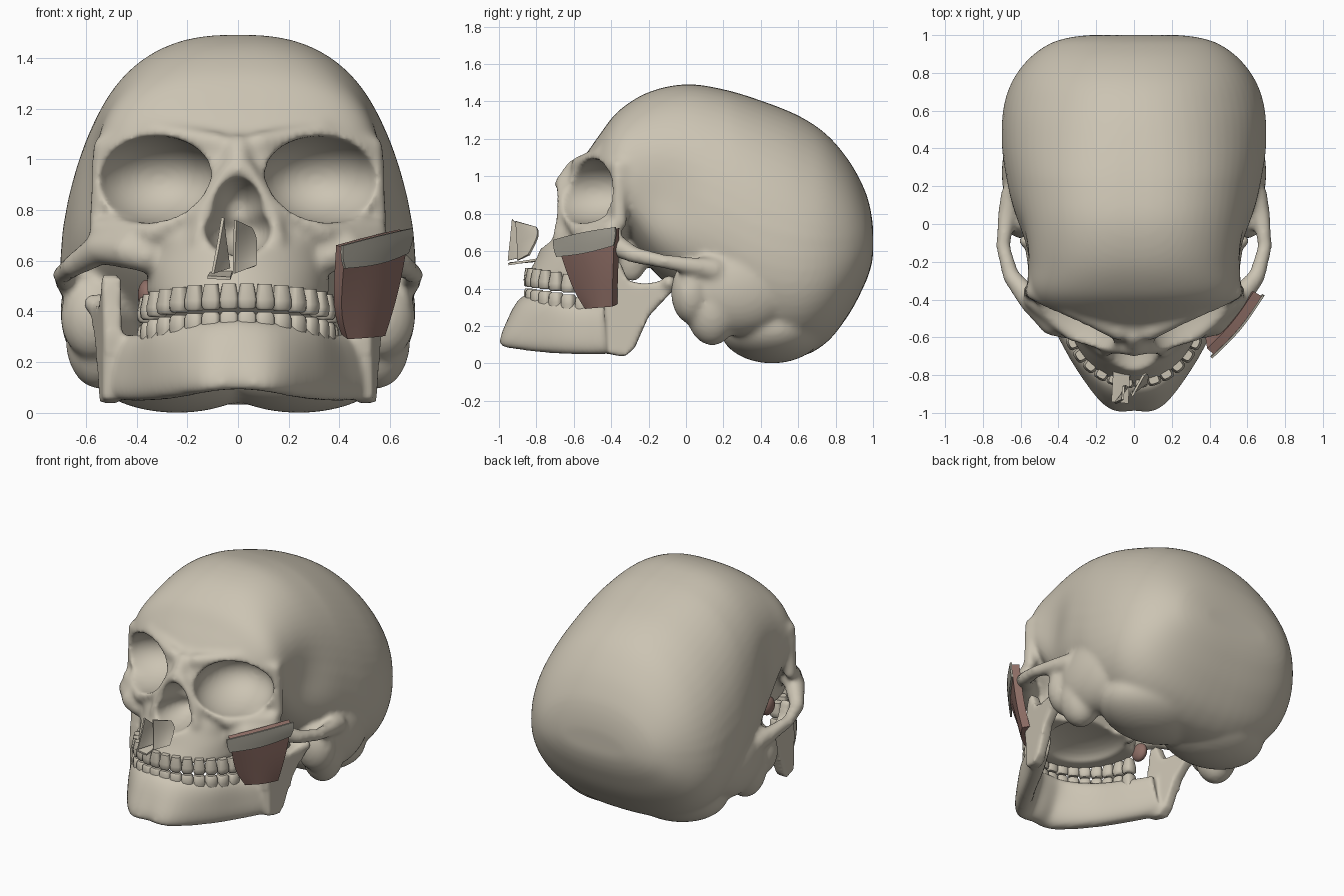
import bpy, bmesh, math
from mathutils import Vector, Matrix

if "Cube" in bpy.data.objects:
    bpy.data.objects.remove(bpy.data.objects["Cube"])


def material(name, rgb):
    m = bpy.data.materials.new(name)
    m.diffuse_color = (*rgb, 1)
    m.use_nodes = True
    m.node_tree.nodes["Principled BSDF"].inputs["Base Color"].default_value = m.diffuse_color
    return m


BONE = material("bone", (0.60, 0.55, 0.45))
MUSCLE = material("muscle_red", (0.28, 0.16, 0.135))
TENDON = material("tendon_grey", (0.40, 0.38, 0.32))


def spow(v, p):
    return math.copysign(abs(v) ** p, v)


def spline(rows, k=5):
    """Smooth curve through rows of numbers."""
    out = []
    for i in range(len(rows) - 1):
        p = [rows[min(max(i + j, 0), len(rows) - 1)] for j in (-1, 0, 1, 2)]
        for t in (s / k for s in range(k)):
            out.append([b + .5 * t * (c - a + t * (2 * a - 5 * b + 4 * c - d
                        + t * (3 * (b - c) + d - a))) for a, b, c, d in zip(*p)])
    return out + [list(rows[-1])]


def ball(bm, c, r, rot=0):
    mat = Matrix.Translation(c) @ Matrix.Rotation(rot, 4, 'Z') @ Matrix.Diagonal((*r, 1))
    bmesh.ops.create_icosphere(bm, subdivisions=4, radius=1, matrix=mat)


def chain(bm, pts):
    """Rounded strut through (x, y, z, radius) points."""
    for a, b in zip(pts, pts[1:]):
        a, b = Vector(a), Vector(b)
        n = max(2, int((b - a).xyz.length / (min(a.w, b.w) * 0.35)))
        for i in range(n + 1):
            p = a.lerp(b, i / n)
            bmesh.ops.create_icosphere(bm, subdivisions=2, radius=p.w,
                                       matrix=Matrix.Translation(p.xyz))


def loft(bm, rings):
    vs = [[bm.verts.new(p) for p in r] for r in rings]
    n = len(vs[0])
    faces = [bm.faces.new((a[i], a[(i + 1) % n], b[(i + 1) % n], b[i]))
             for a, b in zip(vs, vs[1:]) for i in range(n)]
    faces += [bm.faces.new(vs[0]), bm.faces.new(vs[-1])]
    bmesh.ops.recalc_face_normals(bm, faces=faces)


def finish(name, bm, mat):
    me = bpy.data.meshes.new(name)
    bm.to_mesh(me)
    bm.free()
    ob = bpy.data.objects.new(name, me)
    bpy.context.collection.objects.link(ob)
    me.materials.append(mat)
    return ob


def select(ob):
    bpy.ops.object.select_all(action='DESELECT')
    ob.select_set(True)
    bpy.context.view_layer.objects.active = ob


def apply(ob, kind, **kw):
    m = ob.modifiers.new(kind, kind)
    for k, v in kw.items():
        setattr(m, k, v)
    select(ob)
    bpy.ops.object.modifier_apply(modifier=m.name)


def shade(ob, deg=50):
    select(ob)
    bpy.ops.object.shade_smooth_by_angle(angle=math.radians(deg))


ANG = [2 * math.pi * i / 60 for i in range(60)]
bm = bmesh.new()

# Braincase: sections from forehead to back (y, z bottom, z top, half width)
sections = [(-.54, .95, 1.11, .24), (-.46, .85, 1.225, .45), (-.36, .75, 1.35, .55),
            (-.2, .52, 1.45, .59), (0, .34, 1.492, .625), (.2, .19, 1.465, .66),
            (.4, .06, 1.405, .69), (.6, .035, 1.325, .685), (.75, .11, 1.225, .64),
            (.87, .26, 1.085, .555), (.95, .41, .94, .45), (.985, .50, .83, .35),
            (1.0, .57, .73, .24)]
rings = []
for y, zb, zt, w in spline(sections):
    ring = []
    for a in ANG:
        top = math.sin(a) > 0
        p = .78 + .12 * min(max((y - .25) / .4, 0), 1) if top else .80
        s = spow(math.sin(a), p)
        z = (zb + zt) / 2 + s * (zt - zb) / 2
        x = w * spow(math.cos(a), p) * (1 - (.15 if top else .1) * s)
        # shallow temple hollow
        x *= 1 - .08 * math.exp(-((y + .12) / .18) ** 2 - ((z - .88) / .22) ** 2)
        ring.append((x, y, z))
    rings.append(ring)
loft(bm, rings)

# Face block: level sections (z, half width, y front, y centre, exponent)
levels = [(.455, .36, -.86, -.44, 1.9), (.55, .36, -.805, -.44, 1.9),
          (.64, .38, -.765, -.42, 1.7), (.72, .46, -.70, -.38, 1.7),
          (.80, .54, -.67, -.37, 1.5), (.90, .57, -.66, -.35, 1.4),
          (1.0, .57, -.64, -.34, 1.3), (1.07, .56, -.60, -.33, 1.3),
          (1.12, .53, -.53, -.32, 1.5)]
rings = []
for z, w, yf, yc, n in spline(levels):
    ring = []
    for a in ANG:
        c, s = math.cos(a), math.sin(a)
        y = yc - (yc - yf) * abs(s) ** (2 / n) if s < 0 else yc + .1 * abs(s) ** .6
        ring.append((w * spow(c, 2 / n), y, z))
    rings.append(ring)
loft(bm, rings)

# Nasal bridge and spine
chain(bm, [(0, -.585, 1.04, .06), (0, -.655, .96, .05)])
chain(bm, [(0, -.72, .60, .04), (0, -.755, .63, .03)])

for sx in (1, -1):
    # Brow, outer and lower eye rims, nose rim
    chain(bm, [(sx * .08, -.57, 1.06, .05), (sx * .33, -.455, 1.11, .045),
               (sx * .53, -.36, 1.05, .045), (sx * .548, -.355, .75, .042)])
    chain(bm, [(sx * .54, -.40, .72, .05), (sx * .33, -.57, .71, .05),
               (sx * .17, -.62, .80, .05)])
    chain(bm, [(sx * .03, -.655, .95, .045), (sx * .12, -.645, .82, .045),
               (sx * .15, -.67, .68, .045)])
    # Cheekbone and arch
    chain(bm, [(sx * .36, -.54, .62, .07), (sx * .43, -.52, .64, .075),
               (sx * .54, -.41, .65, .068), (sx * .65, -.28, .58, .047),
               (sx * .694, -.12, .545, .04), (sx * .675, .04, .52, .05),
               (sx * .64, .15, .50, .07)])
    # Ear region, bony bumps behind the ear, base of the back
    ball(bm, (sx * .57, .03, .38), (.13, .11, .17))
    ball(bm, (sx * .55, .14, .29), (.13, .14, .195))
    ball(bm, (sx * .53, .27, .40), (.17, .32, .25))
    ball(bm, (sx * .24, .46, .19), (.36, .28, .19))
    ball(bm, (sx * .20, -.30, .58), (.06, .1, .15))

skull = finish("skull", bm, BONE)
apply(skull, 'REMESH', mode='VOXEL', voxel_size=.016)

# Hollows: eye sockets, ear canals, cheeks, nose opening, palate
bm = bmesh.new()
for sx in (1, -1):
    ball(bm, (sx * .332, -.52, .92), (.248, .29, .173), sx * .3)
    ball(bm, (sx * .40, -.52, .875), (.16, .2, .122), sx * .3)
    ball(bm, (sx * .73, -.01, .42), (.06, .03, .035))
    ball(bm, (sx * .37, -.71, .60), (.09, .08, .08))
ball(bm, (0, -.75, .72), (.132, .27, .10))
ball(bm, (0, -.75, .80), (.10, .25, .135))
ball(bm, (0, -.47, .44), (.25, .29, .09))
cutter = finish("hollow_cutter", bm, BONE)
cutter.hide_render = True
apply(cutter, 'REMESH', mode='VOXEL', voxel_size=.016)
apply(skull, 'BOOLEAN', operation='DIFFERENCE', object=cutter, solver='EXACT')
bpy.data.objects.remove(cutter)
apply(skull, 'REMESH', mode='VOXEL', voxel_size=.014)
apply(skull, 'SMOOTH', factor=.5, iterations=9)
shade(skull, 60)

# Lower jaw: body between a lower and an upper edge
low = [(0, -.952, .10), (.12, -.94, .09), (.26, -.745, .065), (.40, -.50, .055), (.505, -.33, .065)]
high = [(0, -.84, .36), (.13, -.81, .35), (.27, -.68, .33), (.36, -.5, .305), (.45, -.34, .30)]
low, high = ([Vector(p) for p in spline([(-x, y, z) for x, y, z in e[:0:-1]] + e)]
             for e in (low, high))
bm = bmesh.new()
rings = []
for i, (a, b) in enumerate(zip(low, high)):
    t = low[min(i + 1, len(low) - 1)] - low[max(i - 1, 0)]
    side = Vector((t.y, -t.x, 0)).normalized() * .06
    rings.append([(a + b) / 2 + (b - a) / 2 * spow(math.sin(g), .7) * 1.06
                  + side * spow(math.cos(g), .7) for g in ANG])
loft(bm, rings)

# Rising jaw branches with hinge heads
branch = [(-.42, .05), (-.33, .035), (-.275, .08), (-.20, .25), (-.06, .40), (-.06, .46),
          (-.13, .44), (-.22, .425), (-.31, .44), (-.355, .55), (-.40, .53), (-.44, .30)]
for sx in (1, -1):
    loft(bm, [[(sx * (.505 + .15 * (y + .35) + d), y, z) for y, z in branch]
              for d in (-.037, .037)])
    chain(bm, [(sx * .50, -.09, .43, .045), (sx * .57, -.09, .43, .04)])
jaw = finish("lower_jaw", bm, BONE)
apply(jaw, 'REMESH', mode='VOXEL', voxel_size=.014)
apply(jaw, 'SMOOTH', factor=.5, iterations=8)
shade(jaw, 60)

# Teeth: blocks tapering to the root, set along an arch
for name, root, tip in (("upper_teeth", .51, .41), ("lower_teeth", .27, .40)):
    bm = bmesh.new()
    for i in range(16):
        a = math.radians(-85 + 170 * i / 15)
        pos = Vector((.36 * math.sin(a), -.44 - .402 * math.cos(a), -.06 * (1 - math.cos(a))))
        turn = math.atan2(.402 * math.sin(a), .36 * math.cos(a))
        deep = .026 + .014 * abs(math.sin(a))
        rot = Matrix.Translation(pos) @ Matrix.Rotation(turn, 4, 'Z')
        rings = []
        for f, k in ((0, .7), (.6, 1), (.9, .95), (1, .7)):
            z = root + (tip - root) * f
            rings.append([rot @ Vector((.038 * k * spow(math.cos(g), .6),
                                        deep * k * spow(math.sin(g), .6), z))
                          for g in ANG[::5]])
        loft(bm, rings)
    shade(finish(name, bm, BONE), 45)


def sheet(name, rows, thick, mat):
    """Curved thin part from rows of points."""
    bm = bmesh.new()
    vs = [[bm.verts.new(p) for p in r] for r in rows]
    for a, b in zip(vs, vs[1:]):
        for i in range(len(a) - 1):
            bm.faces.new((a[i], b[i], b[i + 1], a[i + 1]))
    ob = finish(name, bm, mat)
    apply(ob, 'SUBSURF', levels=2, boundary_smooth='PRESERVE_CORNERS')
    apply(ob, 'SOLIDIFY', thickness=thick, offset=0)
    shade(ob, 40)


# Chewing muscle and its tendon strip on one cheek, with a stub inside the other
sheet("cheek_muscle", [[(.405, -.675, .655), (.545, -.54, .695), (.655, -.37, .72)],
                       [(.395, -.63, .52), (.53, -.51, .52), (.625, -.375, .53)],
                       [(.39, -.58, .39), (.51, -.495, .40), (.59, -.38, .40)],
                       [(.42, -.52, .30), (.50, -.475, .30), (.56, -.38, .31)]], .05, MUSCLE)
sheet("tendon_strip", [[(.41, -.708, .66), (.566, -.563, .702), (.684, -.378, .728)],
                       [(.408, -.705, .61), (.566, -.558, .64), (.69, -.372, .69)],
                       [(.42, -.69, .57), (.56, -.55, .582), (.668, -.385, .63)]], .012, TENDON)
bm = bmesh.new()
ball(bm, (-.36, -.375, .465), (.035, .06, .06))
shade(finish("inner_muscle_stub", bm, MUSCLE))

# Loose nose cartilage plates
sheet("nose_plate_left", [[(-.06, -.93, .77), (-.055, -.86, .71)],
                          [(-.08, -.94, .65), (-.045, -.85, .64)],
                          [(-.10, -.95, .55), (-.035, -.86, .57)]], .012, BONE)
sheet("nose_plate_right", [[(-.01, -.91, .76), (.05, -.80, .73)],
                           [(-.015, -.90, .66), (.075, -.78, .69)],
                           [(-.015, -.90, .55), (.07, -.84, .58)]], .012, BONE)
sheet("nose_base_plate", [[(-.12, -.94, .535), (-.03, -.95, .53)],
                          [(-.11, -.78, .55), (-.02, -.76, .56)]], .012, BONE)
